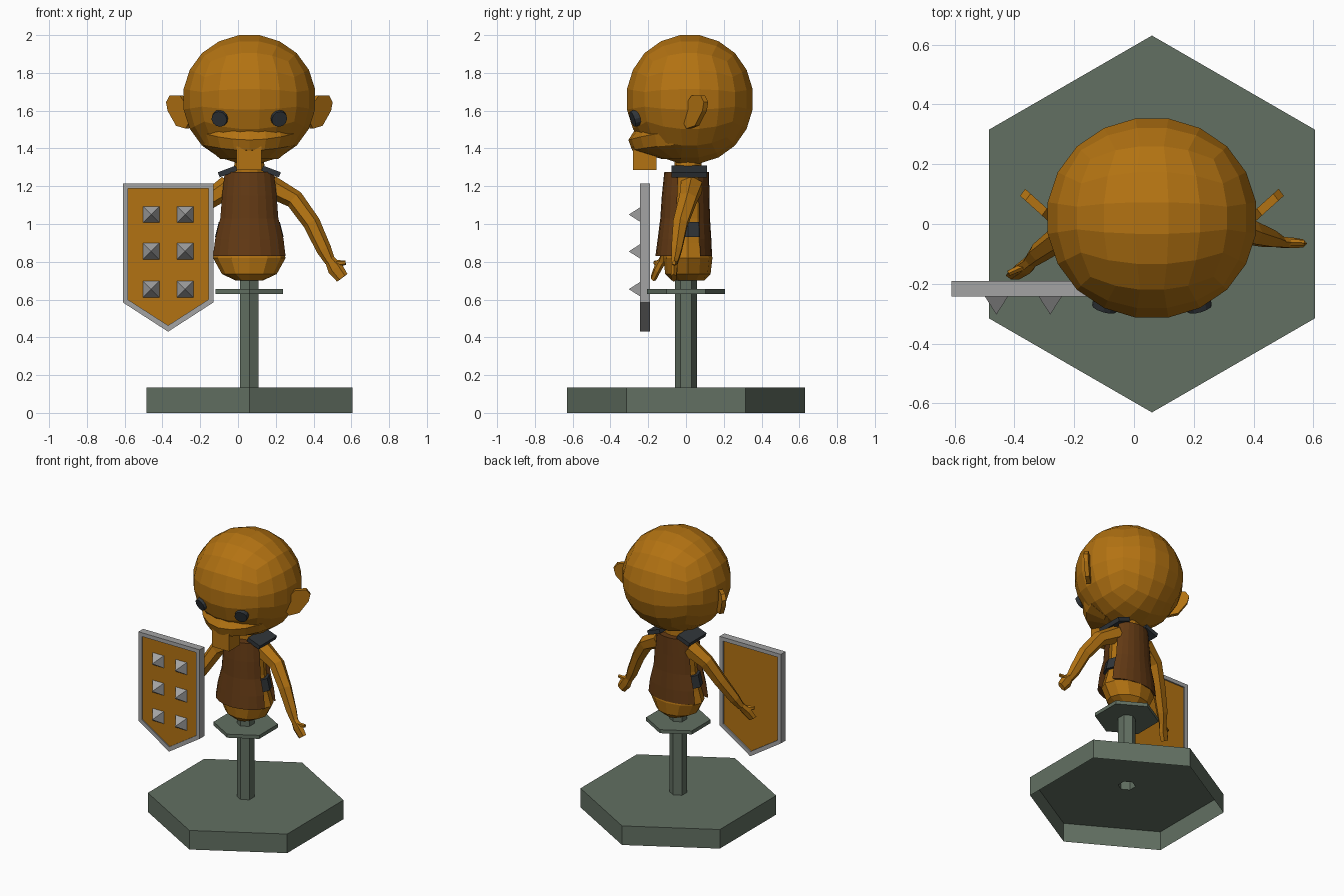
import bpy, bmesh, math
from mathutils import Vector, Matrix

if "Cube" in bpy.data.objects:
    bpy.data.objects.remove(bpy.data.objects["Cube"])

CX = 0.06  # figure axis


def material(name, rgb):
    m = bpy.data.materials.new(name)
    m.diffuse_color = (*rgb, 1)
    m.use_nodes = True
    m.node_tree.nodes["Principled BSDF"].inputs["Base Color"].default_value = m.diffuse_color
    return m


SKIN = material("orange_skin", (0.45, 0.17, 0.006))
LEATHER = material("brown_leather", (0.125, 0.042, 0.007))
DARK = material("dark_slate", (0.03, 0.036, 0.042))
STAND = material("grey_green", (0.122, 0.162, 0.122))
METAL = material("light_grey", (0.37, 0.37, 0.37))


def finish(bm, name, mat):
    bmesh.ops.remove_doubles(bm, verts=bm.verts, dist=1e-5)
    bmesh.ops.recalc_face_normals(bm, faces=bm.faces)
    me = bpy.data.meshes.new(name)
    bm.to_mesh(me)
    bm.free()
    me.materials.append(mat)
    ob = bpy.data.objects.new(name, me)
    bpy.context.collection.objects.link(ob)
    return ob


def loft(name, rings, mat, cap=True):
    bm = bmesh.new()
    rows = [[bm.verts.new(p) for p in r] for r in rings]
    n = len(rows[0])
    for a, b in zip(rows, rows[1:]):
        for i in range(n):
            j = (i + 1) % n
            bm.faces.new((a[i], a[j], b[j], b[i]))
    if cap:
        bm.faces.new(rows[0])
        bm.faces.new(rows[-1])
    return finish(bm, name, mat)


def ring(z, rx, ry, n=12, cy=0.01, start=0.0):
    return [(CX + rx * math.cos(start + 2 * math.pi * i / n),
             cy + ry * math.sin(start + 2 * math.pi * i / n), z) for i in range(n)]


def arc(z, w, depth, side, half, n=8, cy=0.01, rise=0.0):
    # part of an ellipse facing -y (side=-1) or +y (side=1)
    out = []
    for i in range(n + 1):
        t = math.radians(half) * (2 * i / n - 1)
        out.append((CX + w * math.sin(t), cy + side * depth * math.cos(t),
                    z + rise * math.sin(t) ** 2))
    return out


def tube(name, pts, mat, n=6):
    # pts: (x, y, z, radius, radius_y)
    rings = []
    for i, p in enumerate(pts):
        a, b = Vector(pts[max(i - 1, 0)][:3]), Vector(pts[min(i + 1, len(pts) - 1)][:3])
        d = (b - a).normalized()
        u = d.cross(Vector((0, 1, 0))).normalized()
        v = d.cross(u)
        rings.append([Vector(p[:3]) + u * p[3] * math.cos(k * math.tau / n)
                      + v * p[4] * math.sin(k * math.tau / n) for k in range(n)])
    return loft(name, rings, mat)


def box(name, lo, hi, mat):
    r = [[(x, y, z) for x, y in ((lo[0], lo[1]), (hi[0], lo[1]), (hi[0], hi[1]), (lo[0], hi[1]))]
         for z in (lo[2], hi[2])]
    return loft(name, r, mat)


# Hollow hexagonal base with pole, and the collar plate under the figure
hexa = lambda z, r: ring(z, r, r, 6, 0.0, math.pi / 2)
loft("base_and_pole", [hexa(0, 0.63), hexa(0.135, 0.63), hexa(0.135, 0.057), hexa(0.74, 0.057)],
     STAND, cap=False)
loft("pole_plate", [hexa(0.63, 0.207), hexa(0.655, 0.207)], STAND)

# Torso with neck
TORSO = ((0.70, 0.07, 0.085), (0.735, 0.145, 0.12), (0.82, 0.192, 0.13), (0.90, 0.168, 0.115),
         (1.03, 0.138, 0.10), (1.15, 0.13, 0.10), (1.25, 0.135, 0.09), (1.275, 0.085, 0.072),
         (1.38, 0.07, 0.07))
loft("torso", [ring(*t) for t in TORSO], SKIN)

# Vest: front and back plates, side belt, shoulder straps
VEST = ((0.83, 0.21, 0.172, 0.128), (0.92, 0.198, 0.16, 0.124), (1.03, 0.168, 0.146, 0.117),
        (1.15, 0.158, 0.138, 0.114), (1.275, 0.142, 0.125, 0.112))
loft("vest_front", [arc(z, w, f, -1, 66) for z, w, f, b in VEST], LEATHER)
loft("vest_back", [arc(z, w, b, 1, 60) for z, w, f, b in VEST], LEATHER)
loft("belt", [ring(0.93, 0.182, 0.115), ring(1.01, 0.162, 0.108)], DARK)
for s, label in ((-1, "right"), (1, "left")):
    strap = box(label + "_shoulder_strap", (-0.05, -0.09, -0.014), (0.05, 0.10, 0.014), DARK)
    strap.matrix_world = (Matrix.Translation((CX + s * 0.115, 0.012, 1.278))
                          @ Matrix.Rotation(s * 0.36, 4, 'Y'))

# Head: cube subdivided into a faceted ball
HC, HR = Vector((CX, 0.02, 1.66)), Vector((0.357, 0.341, 0.348))
bm = bmesh.new()
bmesh.ops.create_cube(bm, size=2)
bmesh.ops.subdivide_edges(bm, edges=bm.edges, cuts=4, use_grid_fill=True)
for v in bm.verts:
    d = Vector([math.tan(c * math.pi / 4) for c in v.co]).normalized()
    v.co = HC + d * HR
finish(bm, "head", SKIN)

# Protruding upper lip and the small jaw below it
loft("upper_lip", [arc(1.515, 0.25, 0.27, -1, 75, rise=0.03), arc(1.445, 0.275, 0.315, -1, 75, rise=0.045),
                   arc(1.39, 0.25, 0.295, -1, 75, rise=0.03), arc(1.345, 0.16, 0.14, -1, 75)], SKIN)
box("jaw", (-0.008, -0.28, 1.285), (0.125, -0.157, 1.41), SKIN)

# Eyes: discs lying on the head surface
for s, label in ((-1, "right"), (1, "left")):
    dx, dz = s * 0.155, -0.10
    dy = -HR.y * math.sqrt(1 - (dx / HR.x) ** 2 - (dz / HR.z) ** 2)
    nrm = Vector((dx * 0.6 / HR.x ** 2, dy / HR.y ** 2, dz / HR.z ** 2)).normalized()
    bm = bmesh.new()
    bmesh.ops.create_cone(bm, cap_ends=True, segments=12, radius1=0.046, radius2=0.042, depth=0.035)
    eye = finish(bm, label + "_eye", DARK)
    eye.matrix_world = (Matrix.Translation(HC + Vector((dx, dy + 0.004, dz)))
                        @ nrm.to_track_quat('Z', 'Y').to_matrix().to_4x4())

# Ears: flat plates swept backwards
EAR = ((0.31, 1.55), (0.33, 1.63), (0.365, 1.68), (0.42, 1.68),
       (0.438, 1.645), (0.43, 1.60), (0.385, 1.52), (0.335, 1.505))
for s, label in ((-1, "right"), (1, "left")):
    loft(label + "_ear", [[(CX + s * (x + o * -0.6), (x - 0.34) * 0.9 + 0.01 + o * 0.8, z) for x, z in EAR]
                          for o in (-0.005, 0.024)], SKIN)

# Arms, hands and thumbs
tube("left_arm", [(0.17, 0.03, 1.20, 0.06, 0.065), (0.30, 0.01, 1.13, 0.05, 0.052),
                  (0.39, -0.03, 1.005, 0.046, 0.044), (0.455, -0.05, 0.865, 0.04, 0.032),
                  (0.488, -0.06, 0.80, 0.028, 0.02)], SKIN)
tube("left_hand", [(0.482, -0.06, 0.815, 0.026, 0.02), (0.515, -0.063, 0.765, 0.042, 0.02),
                   (0.552, -0.065, 0.715, 0.034, 0.016)], SKIN)
tube("left_thumb", [(0.50, -0.06, 0.79, 0.02, 0.015), (0.57, -0.063, 0.795, 0.012, 0.01)], SKIN)
tube("right_arm", [(-0.05, 0.03, 1.20, 0.06, 0.065), (-0.165, 0.005, 1.12, 0.05, 0.052),
                   (-0.24, -0.04, 0.99, 0.046, 0.044), (-0.315, -0.095, 0.86, 0.04, 0.034),
                   (-0.345, -0.125, 0.80, 0.028, 0.022)], SKIN)
tube("right_hand", [(-0.34, -0.12, 0.815, 0.026, 0.02), (-0.37, -0.15, 0.765, 0.042, 0.02),
                    (-0.40, -0.172, 0.715, 0.034, 0.016)], SKIN)
tube("right_thumb", [(-0.355, -0.135, 0.79, 0.02, 0.015), (-0.42, -0.165, 0.795, 0.012, 0.01)], SKIN)

# Shield: metal rim, inner panel, six pyramid studs
SX = -0.37


def shield_outline(y, half, top, side, tip):
    return [(SX - half, y, top), (SX + half, y, top), (SX + half, y, side),
            (SX, y, tip), (SX - half, y, side)]


OUT, INN = (0.24, 1.215, 0.585, 0.43), (0.213, 1.188, 0.60, 0.463)
rim = [shield_outline(y, *o) for y, o in ((-0.243, OUT), (-0.19, OUT), (-0.19, INN), (-0.243, INN))]
loft("shield_rim", rim + [rim[0]], METAL, cap=False)
loft("shield_panel", [shield_outline(y, *INN) for y in (-0.235, -0.20)], SKIN)
for x in (-0.46, -0.28):
    for z in (1.05, 0.855, 0.655):
        loft("shield_stud", [[(x + a * h, y, z + b * h) for a, b in ((-1, -1), (1, -1), (1, 1), (-1, 1))]
                             for y, h in ((-0.234, 0.044), (-0.302, 0.0005))], METAL)
